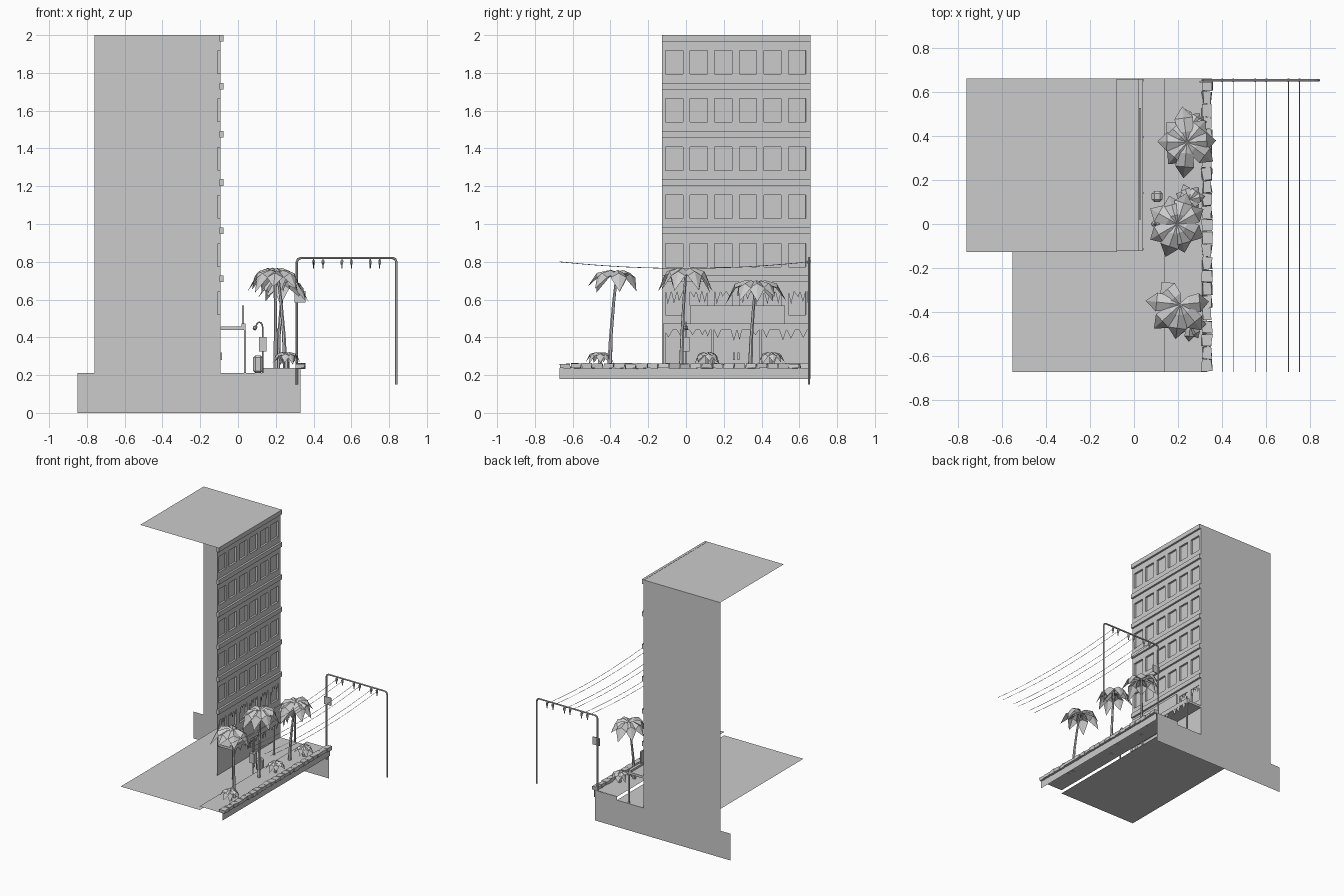
import bpy, bmesh, math, random
from mathutils import Vector, Matrix

if "Cube" in bpy.data.objects:
    bpy.data.objects.remove(bpy.data.objects["Cube"])

random.seed(4)
grey = bpy.data.materials.new("plain_grey")
grey.diffuse_color = (0.6, 0.6, 0.6, 1)
grey.use_nodes = True
grey.node_tree.nodes["Principled BSDF"].inputs["Base Color"].default_value = grey.diffuse_color


def finish(name, bm):
    me = bpy.data.meshes.new(name)
    bm.to_mesh(me)
    bm.free()
    me.materials.append(grey)
    ob = bpy.data.objects.new(name, me)
    bpy.context.collection.objects.link(ob)
    return ob


def polys(name, faces):
    bm = bmesh.new()
    for f in faces:
        bm.faces.new([bm.verts.new(p) for p in f])
    return finish(name, bm)


def add_box(bm, x0, x1, y0, y1, z0, z1):
    m = Matrix.Translation(((x0 + x1) / 2, (y0 + y1) / 2, (z0 + z1) / 2))
    m = m @ Matrix.Diagonal((x1 - x0, y1 - y0, z1 - z0, 1))
    return bmesh.ops.create_cube(bm, size=1, matrix=m)["verts"]


def boxes(name, specs):
    bm = bmesh.new()
    for s in specs:
        add_box(bm, *s)
    return finish(name, bm)


def tube(name, paths, r, res=1, radii=None):
    cu = bpy.data.curves.new(name, "CURVE")
    cu.dimensions = "3D"
    cu.bevel_depth, cu.bevel_resolution, cu.use_fill_caps = r, res, True
    for pts in paths:
        sp = cu.splines.new("POLY")
        sp.points.add(len(pts) - 1)
        sp.use_smooth = False
        for i, p in enumerate(pts):
            sp.points[i].co = (*p, 1)
            sp.points[i].radius = radii[i] if radii else 1
    cu.materials.append(grey)
    ob = bpy.data.objects.new(name, cu)
    bpy.context.collection.objects.link(ob)
    return ob


FX, Y0, Y1 = -0.093, -0.127, 0.66

# open shell: back wall, roof and ground sheets
outline = [(-.85, 0), (.33, 0), (.33, .237), (.135, .237), (.135, .21), (FX, .21),
           (FX, 2), (-.76, 2), (-.76, .21), (-.85, .21)]
polys("back_wall", [[(x, Y1, z) for x, z in reversed(outline)]])


def flat(x0, x1, y0, y1, z):
    return [(x0, y0, z), (x1, y0, z), (x1, y1, z), (x0, y1, z)]


polys("roof", [flat(-.76, -.078, Y0, Y1, 2)])
polys("pavement", [flat(-.55, .138, -.67, Y1, .21)])
polys("planter_bed", [flat(.135, .33, -.67, Y1, .238)])
polys("kerb_face", [[(.335, -.67, .18), (.335, Y1, .18), (.335, Y1, .238), (.335, -.67, .238)]])

# facade grid with recessed windows
ys = [Y0] + [-.108 + .13 * i + d for i in range(6) for d in (0, .092)] + [Y1]
zs = [.21] + [.517 + .2555 * k + d for k in range(6) for d in (0, .125)] + [2]
bm = bmesh.new()
grid = [[bm.verts.new((FX, y, z)) for y in ys] for z in zs]
wins = []
for k in range(len(zs) - 1):
    for i in range(len(ys) - 1):
        f = bm.faces.new((grid[k][i], grid[k][i + 1], grid[k + 1][i + 1], grid[k + 1][i]))
        if k % 2 and i % 2:
            wins.append(f)
bm.normal_update()
bmesh.ops.inset_individual(bm, faces=wins, thickness=0.0002, depth=-0.015)
finish("facade", bm)

# floor ledges
boxes("floor_ledges", [(FX - .005, -.078, Y0, Y1, z, z + .035)
                       for z in [.693 + .2547 * k for k in range(6)]])

# broken glass shards in the lowest windows
shards = []
for i in range(6):
    y = -.108 + .13 * i
    for j in range(3):
        a = y + j * .0307
        shards.append([(FX - .004, a, .642), (FX - .004, a + random.uniform(.008, .022), random.uniform(.57, .62)),
                       (FX - .004, a + .0307, .642)])
polys("window_shards", shards)

# shop canopy, sign board, posts and torn valance
boxes("canopy", [(FX, .04, Y0 + .005, Y1 - .002, .44, .458),
                 (.018, .04, Y0 + .005, Y1 - .002, .458, .474)])
boxes("sign_board", [(.022, .032, .02, .525, .472, .568)])
boxes("canopy_posts", [(.032, .042, y, y + .01, .21, .44) for y in (Y0 + .008, .135, .39, Y1 - .013)])
val = []
y = Y0 + .01
while y < Y1 - .04:
    w = random.uniform(.025, .05)
    val.append([(.039, y, .44), (.039, y + w * .5, .44 - random.uniform(.015, .06)), (.039, y + w, .44)])
    y += w + random.choice((0, .02, .05))
polys("canopy_valance", val)
boxes("door_handles", [(FX, FX + .008, y, y + .01, .28, .32) for y in (.25, .272)])

# street lamp with notice box, and bin
hook = [(.13, 0, .21), (.13, 0, .43)]
hook += [(.113 + .017 * math.cos(a), 0, .455 + .025 * math.sin(a))
         for a in [math.pi * t / 6 for t in range(7)]]
tube("street_lamp_post", [hook], .004)
bm = bmesh.new()
bmesh.ops.create_icosphere(bm, subdivisions=1, radius=.014, matrix=Matrix.Translation((.09, 0, .45)))
finish("lamp_globe", bm)
boxes("notice_box", [(.112, .152, -.018, .018, .325, .402)])
bin_ = boxes("bin", [(.08, .13, .1, .15, .21, .305)])
bv = bin_.modifiers.new("round", "BEVEL")
bv.width, bv.segments = .012, 1

# kerb stones
bm = bmesh.new()
n = 23
for i in range(n):
    a = -.67 + i * 1.33 / n
    vs = add_box(bm, .31, .352, a + .002, a + 1.33 / n - .002, .236, .262)
    for v in vs:
        v.co += Vector((random.uniform(-.006, .006), random.uniform(-.003, .003), random.uniform(-.003, .002)))
finish("kerb_stones", bm)

# wire gantry
r = .02
path = [(.312, .15)]
path += [(.312 + r - r * math.cos(a), .82 - r + r * math.sin(a)) for a in (0, math.pi / 4, math.pi / 2)]
path += [(.838 - r + r * math.sin(a), .82 - r + r * math.cos(a)) for a in (0, math.pi / 4, math.pi / 2)]
path += [(.838, .15)]
tube("gantry_frame", [[(x, .652, z) for x, z in path]], .0065)
wire_x = (.4, .45, .55, .6, .7, .75)
bm = bmesh.new()
for x in wire_x:
    for rad, z0, z1 in ((.004, .765, .82), (.009, .785, .808)):
        bmesh.ops.create_cone(bm, cap_ends=True, segments=6, radius1=rad * .8, radius2=rad, depth=z1 - z0,
                              matrix=Matrix.Translation((x, .652, (z0 + z1) / 2)))
finish("insulators", bm)
tube("wires", [[(x, -.67 + 1.322 * t / 12, .765 + .035 * (2 * t / 12 - 1) ** 2) for t in range(13)]
               for x in wire_x], .0017, 0)
boxes("gantry_sign", [(.298, .358, .642, .648, .585, .645)])


# folded leaves: ridge with two drooping sides
def leaves(name, centre, count, length, width, droop, skip=(), start=0.0):
    bm = bmesh.new()
    prof = [(0, 0, .15), (.3, .12, .8), (.68, -.05, 1), (1, -1, 0)]
    for k in range(count):
        if k in skip:
            continue
        a = start + 2 * math.pi * k / count + random.uniform(-.15, .15)
        L = length * random.uniform(.85, 1.1)
        d = droop * random.uniform(.7, 1.25)
        out, side = Vector((math.cos(a), math.sin(a), 0)), Vector((-math.sin(a), math.cos(a), 0))
        rows = []
        for t, h, w in prof:
            c = Vector(centre) + out * L * t + Vector((0, 0, h * d))
            s = side * width * .5 * w
            low = Vector((0, 0, -.28 * width * w))
            rows.append([bm.verts.new(p) for p in (c - s + low, c, c + s + low)])
        for p, q in zip(rows, rows[1:]):
            for j in (0, 1):
                bm.faces.new((p[j], q[j], q[j + 1], p[j + 1]))
    bmesh.ops.remove_doubles(bm, verts=bm.verts, dist=1e-5)
    finish(name, bm)


# palms: trunk base, crown position, leaves left out
palms = [((.25, -.405), (.21, -.365, .745), (1, 2)),
         ((.2, -.025), (.195, .0, .755), ()),
         ((.21, .34), (.24, .37, .69), ())]
for i, (b, c, skip) in enumerate(palms):
    pts = []
    for t in (0, .35, .7, 1):
        e = t ** 1.6
        pts.append((b[0] + (c[0] - b[0]) * e, b[1] + (c[1] - b[1]) * e, .235 + (c[2] - .235) * t))
    tube(f"palm_trunk_{i + 1}", [pts], .01, 1, [1.3, .95, .8, .7])
    leaves(f"palm_crown_{i + 1}", c, 8, .15, .085, .1, skip, i * .4)

# low shrubs
for i, (x, y) in enumerate(((.255, -.455), (.25, .11), (.26, .45))):
    leaves(f"shrub_{i + 1}", (x, y, .315), 7, .072, .045, .05, (), i)
    tube(f"shrub_stem_{i + 1}", [[(x, y, .235), (x, y, .315)]], .012)
